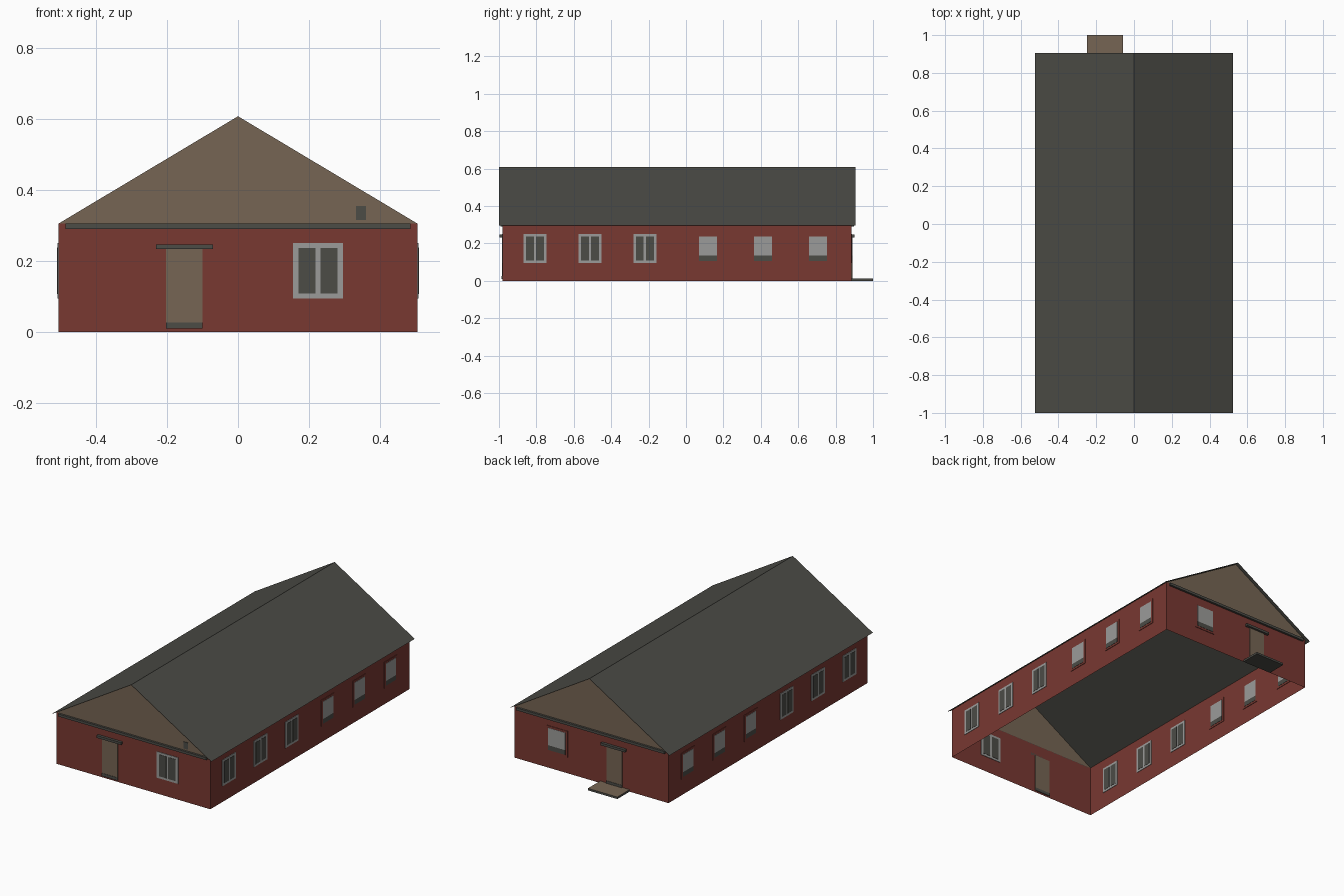
import bpy, bmesh

if "Cube" in bpy.data.objects:
    bpy.data.objects.remove(bpy.data.objects["Cube"])

def material(name, rgb):
    m = bpy.data.materials.new(name)
    m.diffuse_color = (*rgb, 1)
    m.use_nodes = True
    m.node_tree.nodes["Principled BSDF"].inputs["Base Color"].default_value = m.diffuse_color
    return m

RED = material("barn red", (0.19, 0.040, 0.031))
TAN = material("tan boards", (0.18, 0.130, 0.088))
DARK = material("dark roof grey", (0.072, 0.072, 0.062))
PALE = material("pale grey", (0.33, 0.33, 0.32))

WX, YF, YB, EAVE = 0.505, -0.98, 0.885, 0.305   # wall half width, ends, wall top

def mesh(name, verts, faces, *mats):
    me = bpy.data.meshes.new(name)
    me.from_pydata(verts, [], faces)
    ob = bpy.data.objects.new(name, me)
    bpy.context.collection.objects.link(ob)
    for m in mats:
        me.materials.append(m)
    return ob

def box(name, lo, hi, *mats):
    x, y, z = zip(lo, hi)
    v = [(a, b, c) for a in x for b in y for c in z]
    f = [(0, 1, 3, 2), (4, 6, 7, 5), (0, 4, 5, 1), (2, 3, 7, 6), (0, 2, 6, 4), (1, 5, 7, 3)]
    return mesh(name, v, f, *mats)

def plate(side, part, u0, u1, z0, z1, depth, mat, inner=None):
    """Box on a wall: u runs along the wall, depth sticks out of it."""
    inner = -depth if inner is None else inner
    wall, s = {"front": (YF, -1), "back": (YB, 1), "left": (-WX, -1), "right": (WX, 1)}[side]
    d0, d1 = sorted((wall + s * inner, wall + s * depth))
    name = side + "_" + part
    if side in ("front", "back"):
        return box(name, (u0, d0, z0), (u1, d1, z1), mat)
    return box(name, (d0, u0, z0), (d1, u1, z1), mat)

def window(side, tag, u, half, rear):
    z0, z1 = 0.095, 0.25
    part = "window_" + tag
    if rear:    # red surround, pale pane, dark lower sash
        plate(side, part + "_surround", u - half, u + half, z0, z1, 0.003, RED)
        a = half - 0.014
        plate(side, part + "_pane", u - a, u + a, z0 + 0.04, z1 - 0.012, 0.0045, PALE)
        plate(side, part + "_lower_sash", u - a, u + a, z0 + 0.012, z0 + 0.04, 0.0045, DARK)
    else:       # pale frame with two dark panes
        plate(side, part + "_frame", u - half, u + half, z0, z1, 0.003, PALE)
        for s, label in ((-1, "a"), (1, "b")):
            p, q = sorted((u + s * 0.1 * half, u + s * 0.78 * half))
            plate(side, part + "_pane_" + label, p, q, z0 + 0.013, z1 - 0.013, 0.0045, DARK)

# Four walls, open below and above
corners = [(-WX, YF), (WX, YF), (WX, YB), (-WX, YB)]
mesh("walls", [(x, y, z) for z in (0, EAVE) for x, y in corners],
     [(i, (i + 1) % 4, (i + 1) % 4 + 4, i + 4) for i in range(4)], RED)

# Gable ends
for side, y in (("front", YF), ("back", YB)):
    tri = [(-WX, y, EAVE), (WX, y, EAVE), (0, y, 0.607)]
    mesh(side + "_gable", tri, [(0, 1, 2) if y < 0 else (2, 1, 0)], TAN)

# Thin pitched roof with a small overhang
prof = [(-0.525, 0.295), (0, 0.61), (0.525, 0.295)]
mesh("roof", [(x, y, z) for y in (-1.0, 0.905) for x, z in prof],
     [(0, 1, 4, 3), (1, 2, 5, 4)], DARK)

# End walls: trim band, door, door hood, threshold, window
for side in ("front", "back"):
    plate(side, "trim_band", -0.485, 0.485, 0.29, 0.305, 0.012, DARK, 0)
    plate(side, "door", -0.203, -0.10, 0.01, 0.235, 0.004, TAN)
    plate(side, "door_hood", -0.23, -0.07, 0.233, 0.247, 0.016, DARK, 0)
    plate(side, "threshold", -0.203, -0.10, 0.01, 0.027, 0.006, DARK)
    window(side, "main", 0.225, 0.07, side == "back")

# Small gable vent on the front
plate("front", "gable_vent", 0.332, 0.36, 0.315, 0.355, 0.003, DARK)

# Long walls: six windows each
for side in ("left", "right"):
    for i, y in enumerate((-0.807, -0.513, -0.22, 0.118, 0.412, 0.706)):
        window(side, str(i + 1), y, 0.062, y > 0)

# Back landing: tan top, dark sides and underside
landing = box("back_landing", (-0.25, YB, 0), (-0.057, 1.0, 0.012), DARK, TAN)
for p in landing.data.polygons:
    p.material_index = 1 if p.normal.z > 0.5 else 0
